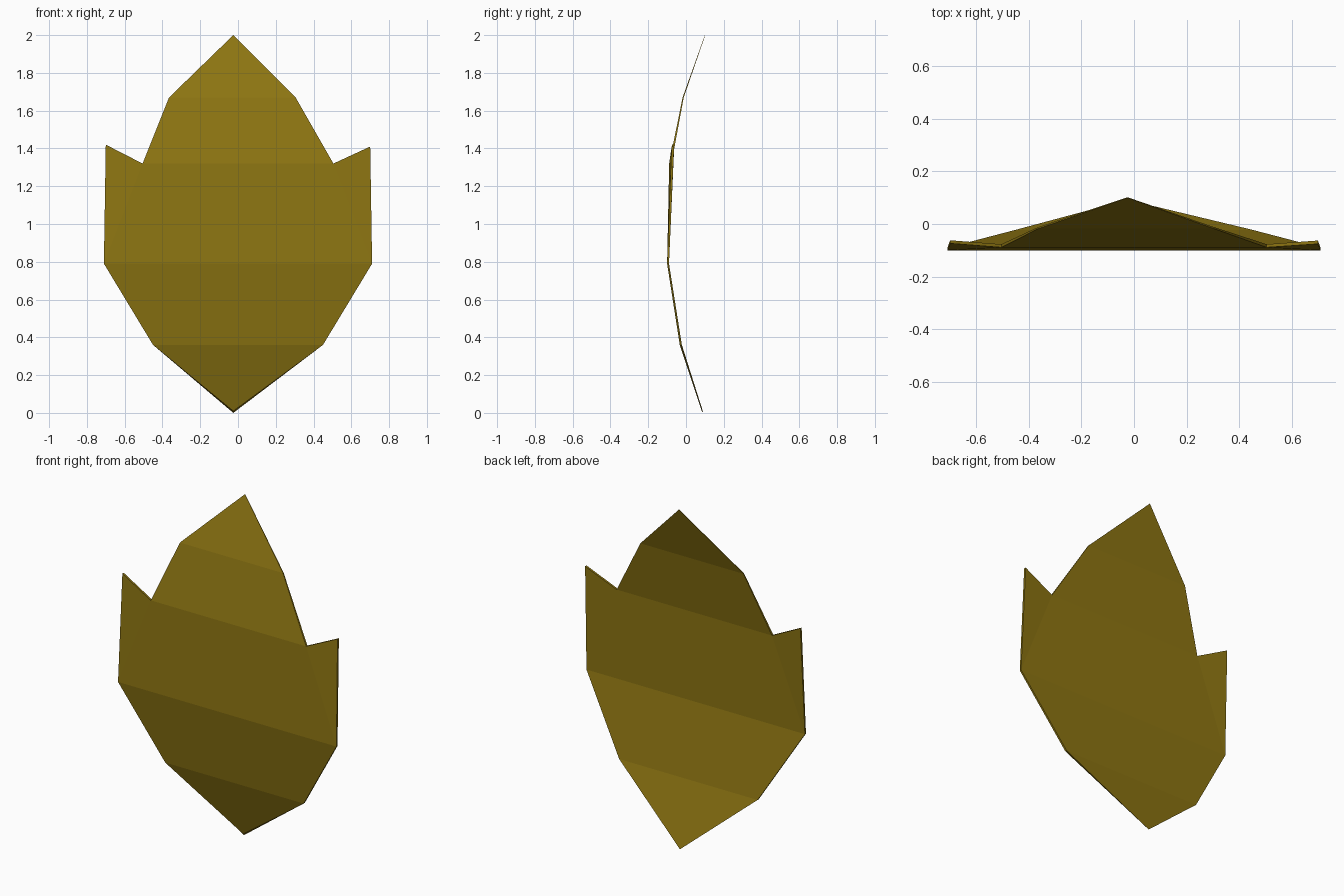
import bpy
import bmesh

cube = bpy.data.objects.get("Cube")
if cube:
    bpy.data.objects.remove(cube, do_unlink=True)

# Single olive gold colour
gold = bpy.data.materials.new("olive_gold")
gold.use_nodes = True
colour = (0.27, 0.18, 0.006, 1)
gold.diffuse_color = colour
gold.node_tree.nodes["Principled BSDF"].inputs["Base Color"].default_value = colour

# Outline, counter-clockwise from the bottom point: x, z, front y, back y
outline = [
    (-0.025, 0.005, 0.083, 0.092),
    (0.45, 0.36, -0.033, -0.022),
    (0.71, 0.79, -0.10, -0.09),
    (0.70, 1.41, -0.076, -0.063),
    (0.505, 1.32, -0.089, -0.077),
    (0.305, 1.67, -0.018, -0.012),
    (-0.025, 2.0, 0.10, 0.102),
    (-0.365, 1.67, -0.018, -0.012),
    (-0.505, 1.32, -0.089, -0.077),
    (-0.70, 1.42, -0.074, -0.062),
    (-0.71, 0.79, -0.10, -0.09),
    (-0.45, 0.36, -0.033, -0.022),
]
# Flat facets: crosswise bands and the two side barbs
facets = [(0, 1, 11), (11, 1, 2, 10), (10, 2, 4, 8), (2, 3, 4),
          (10, 8, 9), (8, 4, 5, 7), (7, 5, 6)]

bm = bmesh.new()
front = [bm.verts.new((x, yf, z)) for x, z, yf, yb in outline]
back = [bm.verts.new((x, yb, z)) for x, z, yf, yb in outline]
front[0].co.z += 0.005
back[0].co.z -= 0.005

# Front and back skins
for facet in facets:
    bm.faces.new([front[i] for i in facet])
    bm.faces.new([back[i] for i in reversed(facet)])

# Thin rim joining the skins
for i in range(len(outline)):
    j = (i + 1) % len(outline)
    bm.faces.new((front[j], front[i], back[i], back[j]))

bmesh.ops.recalc_face_normals(bm, faces=bm.faces)
mesh = bpy.data.meshes.new("curved_scale")
bm.to_mesh(mesh)
bm.free()
mesh.materials.append(gold)
plate = bpy.data.objects.new("curved_scale", mesh)
bpy.context.collection.objects.link(plate)
